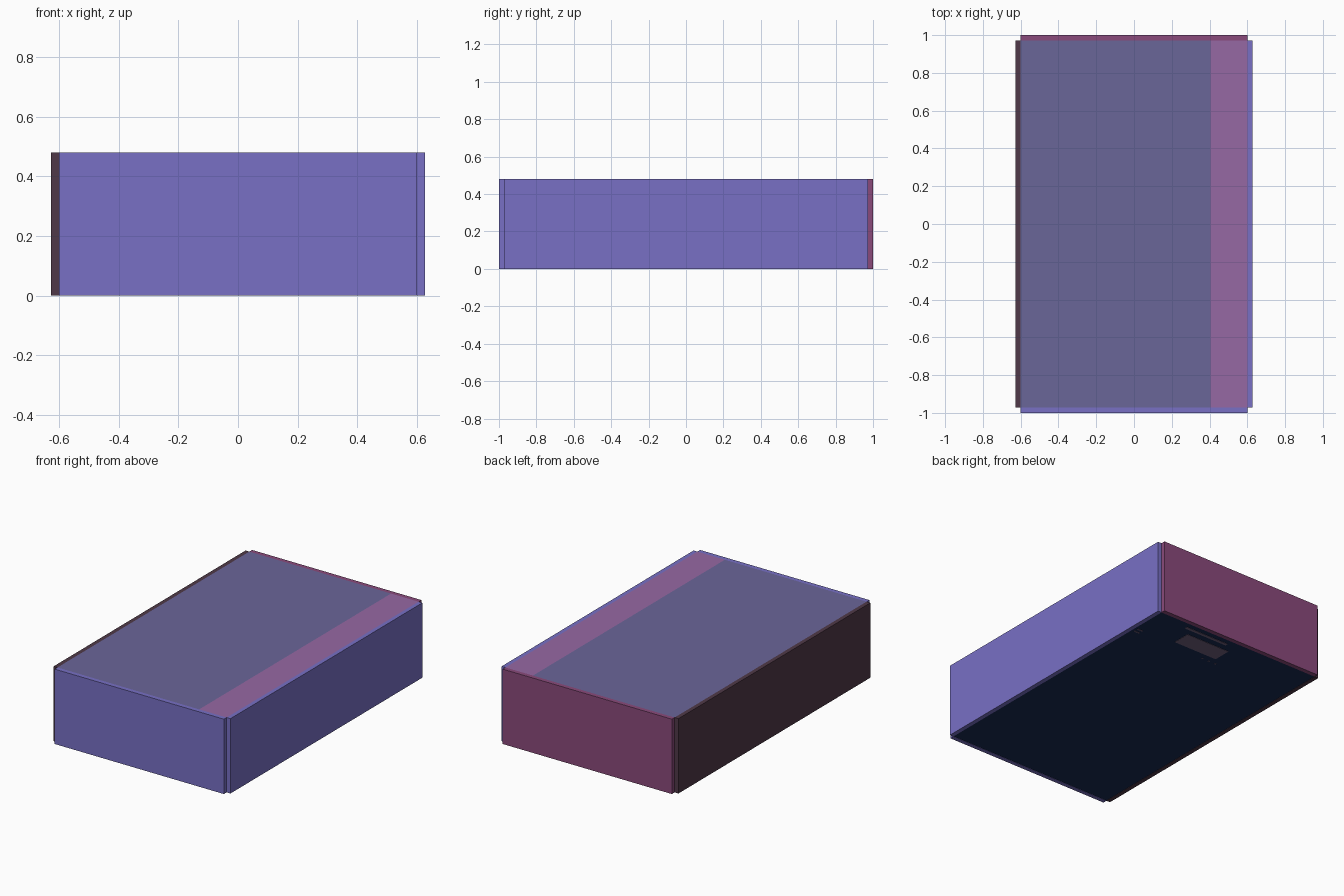
import bpy, bmesh
from mathutils import Vector

default = bpy.data.objects.get("Cube")
if default:
    bpy.data.objects.remove(default, do_unlink=True)


def material(name, rgb):
    """Flat colour from sRGB bytes, stored as linear values."""
    lin = [((c / 255 + 0.055) / 1.055) ** 2.4 for c in rgb]
    m = bpy.data.materials.new(name)
    m.use_nodes = True
    m.diffuse_color = (*lin, 1)
    m.node_tree.nodes["Principled BSDF"].inputs["Base Color"].default_value = (*lin, 1)
    return m


violet = material("violet", (120, 112, 197))
maroon = material("maroon", (138, 74, 123))
umber = material("dark umber", (80, 57, 72))
slate = material("slate violet", (106, 102, 153))
mauve = material("mauve", (150, 104, 164))
navy = material("navy", (24, 42, 84))
label_grey = material("label grey", (112, 96, 126))

HX, HY, H = 0.60, 0.972, 0.48   # core half width, half depth, height
OX, OY = 0.627, 1.0             # outer faces of the side panels
BASE = 0.002                    # underside, just inside the panels


def box(name, lo, hi, *mats):
    bm = bmesh.new()
    bmesh.ops.create_cube(bm, size=1)
    lo, hi = Vector(lo), Vector(hi)
    bmesh.ops.scale(bm, vec=hi - lo, verts=bm.verts)
    bmesh.ops.translate(bm, vec=(lo + hi) / 2, verts=bm.verts)
    me = bpy.data.meshes.new(name)
    bm.to_mesh(me)
    bm.free()
    for m in mats:
        me.materials.append(m)
    ob = bpy.data.objects.new(name, me)
    bpy.context.collection.objects.link(ob)
    return ob


# Core block: navy underneath, slate lid with a mauve band along one side
core = box("core", (-HX, -HY, BASE), (HX, HY, H), navy, slate, mauve)
bm = bmesh.new()
bm.from_mesh(core.data)
bmesh.ops.bisect_plane(bm, geom=bm.verts[:] + bm.edges[:] + bm.faces[:],
                       plane_co=(0.405, 0, 0), plane_no=(1, 0, 0))
bm.normal_update()
for f in bm.faces:
    if f.normal.z > 0.5:
        f.material_index = 2 if f.calc_center_median().x > 0.405 else 1
bm.to_mesh(core.data)
bm.free()

# Four side panels, leaving a small notch at each corner
box("front_panel", (-HX, -OY, 0), (HX, -HY, H), violet)
box("back_panel", (-HX, HY, 0), (HX, OY, H), maroon)
box("left_panel", (HX, -HY, 0), (OX, HY, H), violet)
box("right_panel", (-OX, -HY, 0), (-HX, HY, H), umber)


# Thin printed marks on the underside
def mark(name, x0, x1, y0, y1):
    box(name, (x0, y0, 0), (x1, y1, BASE), label_grey)


mark("underside_label", -0.01, 0.31, 0.75, 0.87)
mark("underside_bar", 0.05, 0.37, 0.915, 0.935)
for i in range(3):
    mark(f"underside_dot_{i}", -0.05 + 0.05 * i, -0.04 + 0.05 * i, 0.70, 0.71)
for i in range(2):
    mark(f"corner_mark_{i}", 0.54, 0.58, 0.69 + 0.03 * i, 0.70 + 0.03 * i)
